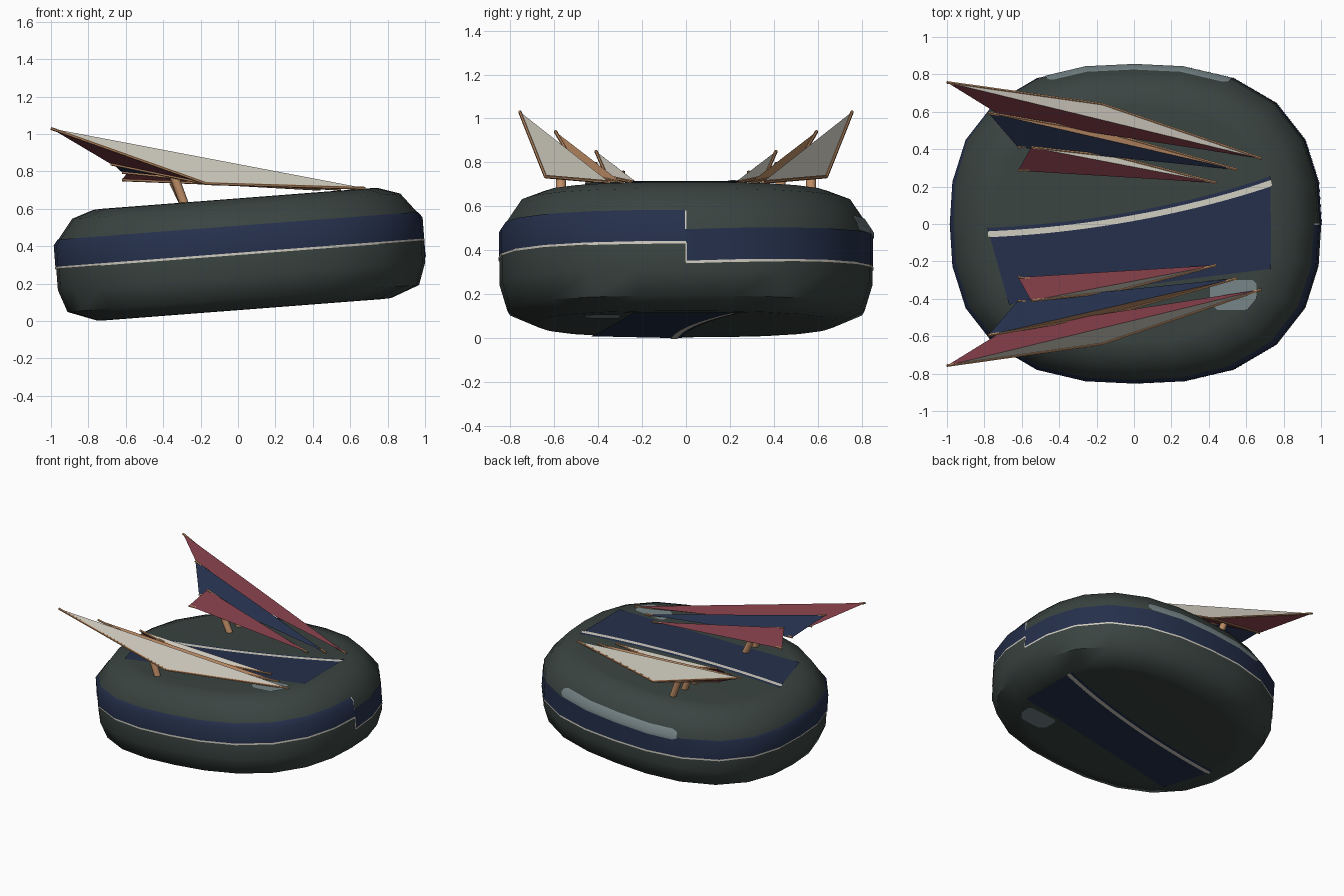
import bpy, bmesh, math
from mathutils import Matrix, Vector

cube = bpy.data.objects.get("Cube")
if cube:
    bpy.data.objects.remove(cube, do_unlink=True)


def material(name, r, g, b):
    m = bpy.data.materials.new(name)
    m.use_nodes = True
    m.diffuse_color = (r, g, b, 1)
    m.node_tree.nodes["Principled BSDF"].inputs["Base Color"].default_value = (r, g, b, 1)
    return m


GREEN = material("dark green grey", .042, .057, .053)
BLUE = material("navy blue", .018, .029, .07)
CREAM = material("cream", .63, .6, .52)
RED = material("deep red", .2, .043, .058)
WOOD = material("warm wood", .52, .27, .135)
PALE = material("pale grey", .18, .23, .24)

# the whole pebble leans up towards +x
LEAN = Matrix.Translation((.01, 0, .36)) @ Matrix.Rotation(-.0765, 4, 'Y')
A, B, POWER, SIDES = .985, .85, 2.5, 24
PROFILE = [(.75, -.3), (.8, -.298), (.957, -.24), (1, -.12),
           (1, .12), (.893, .255), (.777, .293), (.74, .296)]


def make(name, verts, faces, mats, matrix=None, smooth=True, indices=None):
    mesh = bpy.data.meshes.new(name)
    mesh.from_pydata(verts, [], faces)
    for m in mats:
        mesh.materials.append(m)
    if indices:
        for p, i in zip(mesh.polygons, indices):
            p.material_index = i
    if matrix:
        mesh.transform(matrix)
    bm = bmesh.new()
    bm.from_mesh(mesh)
    bmesh.ops.recalc_face_normals(bm, faces=bm.faces)
    bm.to_mesh(mesh)
    bm.free()
    ob = bpy.data.objects.new(name, mesh)
    bpy.context.collection.objects.link(ob)
    if smooth:
        bpy.ops.object.select_all(action='DESELECT')
        ob.select_set(True)
        bpy.context.view_layer.objects.active = ob
        bpy.ops.object.shade_smooth_by_angle(angle=math.radians(50))
    return ob


def sheet(name, rows, mat, up=None):
    """Grid of quads from equal rows of points; up is the outward sense in z for flat sheets."""
    n = len(rows[0])
    verts = [p for row in rows for p in row]
    faces = [(r * n + c, r * n + c + 1, (r + 1) * n + c + 1, (r + 1) * n + c)
             for r in range(len(rows) - 1) for c in range(n - 1)]
    ob = make(name, verts, faces, [mat], LEAN)
    # face the sheet away from the pebble's centre
    p = ob.data.polygons[len(faces) // 2]
    out = Vector((0, 0, up)) if up else p.center - Vector((0, 0, .36))
    if p.normal.dot(out) < 0:
        ob.data.flip_normals()
    return ob


def outline(i):
    """Point on the rounded outline; fractions lie on the straight sides."""
    def corner(k):
        t = 2 * math.pi * (k % SIDES) / SIDES
        c, s = math.cos(t), math.sin(t)
        r = (abs(c) ** POWER + abs(s) ** POWER) ** (-1 / POWER)
        return Vector((A * r * c, B * r * s))
    k = math.floor(i)
    return corner(k).lerp(corner(k + 1), i - k)


def skin(i, w, off):
    """Point just above the side of the pebble at height w."""
    for (r0, w0), (r1, w1) in zip(PROFILE, PROFILE[1:]):
        if w0 <= w <= w1:
            r = r0 + (r1 - r0) * (w - w0) / (w1 - w0)
            break
    p = outline(i) * (r + off)
    return (p.x, p.y, w)


# pebble body
verts, faces = [], []
for r, w in PROFILE:
    verts += [(*(outline(i) * r), w) for i in range(SIDES)]
for k in range(len(PROFILE) - 1):
    for i in range(SIDES):
        j = (i + 1) % SIDES
        a, b = k * SIDES, (k + 1) * SIDES
        faces.append((a + i, a + j, b + j, b + i))
faces += [tuple(range(SIDES))[::-1],
          tuple(range(len(verts) - SIDES, len(verts)))]
make("pebble_body", verts, faces, [GREEN], LEAN)


# side band that climbs along the back half, leaving a step at +x
def low(i):
    return -.09 * (1 - i / 12) if i < 12 else 0


steps = range(SIDES + 1)
sheet("side_band", [[skin(i, w, .004) for i in steps for w in [low(i) + t]] if t < .1 else
                    [skin(i, min(.12, low(i) + .145) if t < .15 else low(i) + .15, .004) for i in steps]
                    for t in (0, .1, .15)], BLUE)
sheet("side_pinstripe", [[skin(i, low(i) + t, .006) for i in steps] for t in (-.006, .006)], CREAM)
for name, lo, hi in (("lower", -.09, 0), ("upper", .06, .15)):
    sheet("step_line_" + name, [[skin(i, w, .007) for i in (-.02, .02)]
                                for w in (lo, min(hi, .12), hi)], CREAM)

# pale slot on the back of the rim
cols = [(4, .02), (4.12, .035), (5, .035), (6, .035), (7, .035), (7.7, .035), (7.82, .02)]
sheet("rim_slot", [[skin(i, .13 + s * h, .007) for i, h in cols] for s in (-1, -.29, 1)], PALE)


# stripes and patch on the flat top and bottom
def cap_sheet(name, edges, mat, w, k):
    rows = []
    for edge in edges:
        row = []
        for c in range(21):
            s = c / 10 - 1
            y = edge(s * .765)
            reach = A * k * (1 - (abs(y) / (B * k)) ** POWER) ** (1 / POWER)
            row.append((s * reach, y, w))
        rows.append(row)
    sheet(name, rows, mat, w)


def curve(shift):
    return lambda x: .03 + .18 * x + .09 * x * x + shift


for name, w, k, s in (("top", .296, .785, 1), ("bottom", -.3, .79, -1)):
    cap_sheet(name + "_panel", [lambda x: -.335 + .125 * x, curve(.035)], BLUE, w + s * .003, k)
    cap_sheet(name + "_stripe", [curve(-.016), curve(.016)], CREAM, w + s * .006, k)
    patch = [(.44, -.3), (.65, -.3), (.67, -.32), (.67, -.4), (.62, -.46), (.46, -.46), (.42, -.42), (.42, -.33)]
    ob = make(name + "_patch", [(x, y, w + s * .005) for x, y in patch],
              [tuple(range(len(patch)))], [PALE], LEAN, smooth=False)
    if ob.data.polygons[0].normal.z * s < 0:
        ob.data.flip_normals()


def rod(name, a, b, radius, sides, mat):
    a, b = Vector(a), Vector(b)
    d = b - a
    bpy.ops.mesh.primitive_cylinder_add(vertices=sides, radius=radius, depth=d.length, location=(a + b) / 2)
    ob = bpy.context.object
    ob.name = name
    ob.rotation_euler = d.to_track_quat('Z', 'Y').to_euler()
    ob.data.materials.append(mat)
    if sides > 6:
        bpy.ops.object.shade_smooth_by_angle(angle=math.radians(50))


# folded fins: tip, nose, outer keel, inner corner, outer colour, inner colour
FINS = {
    "outer_fin": ((-1, .757, 1.03), (.68, .35, .71), (-.17, .64, .735), (-.68, .56, .84), CREAM, RED),
    "middle_fin": ((-.78, .595, .94), (.55, .29, .705), (-.12, .48, .745), (-.62, .41, .795), WOOD, BLUE),
    "inner_fin": ((-.55, .41, .85), (.44, .22, .705), (-.1, .36, .735), (-.62, .285, .755), CREAM, RED),
}
for side, s in (("left", 1), ("right", -1)):
    for name, (*points, outer, inner) in FINS.items():
        tip, nose, keel, corner = pts = [(x, s * y, z) for x, y, z in points]
        label = f"{side}_{name}"
        make(label, pts, [(0, 1, 2), (0, 1, 3), (0, 2, 3), (1, 2, 3)], [outer, inner],
             smooth=False, indices=[0, 1, 1, 1])
        for n, (a, b) in enumerate(((tip, keel), (keel, nose), (corner, keel))):
            rod(f"{label}_edge_{n}", a, b, .008, 6, WOOD)
    # struts holding each fin
    for n, (y, z) in enumerate(((.57, .785), (.43, .77), (.31, .745))):
        rod(f"{side}_strut_{n}", (-.285, s * y, .62), (-.345, s * y, z), .024, 10, WOOD)
